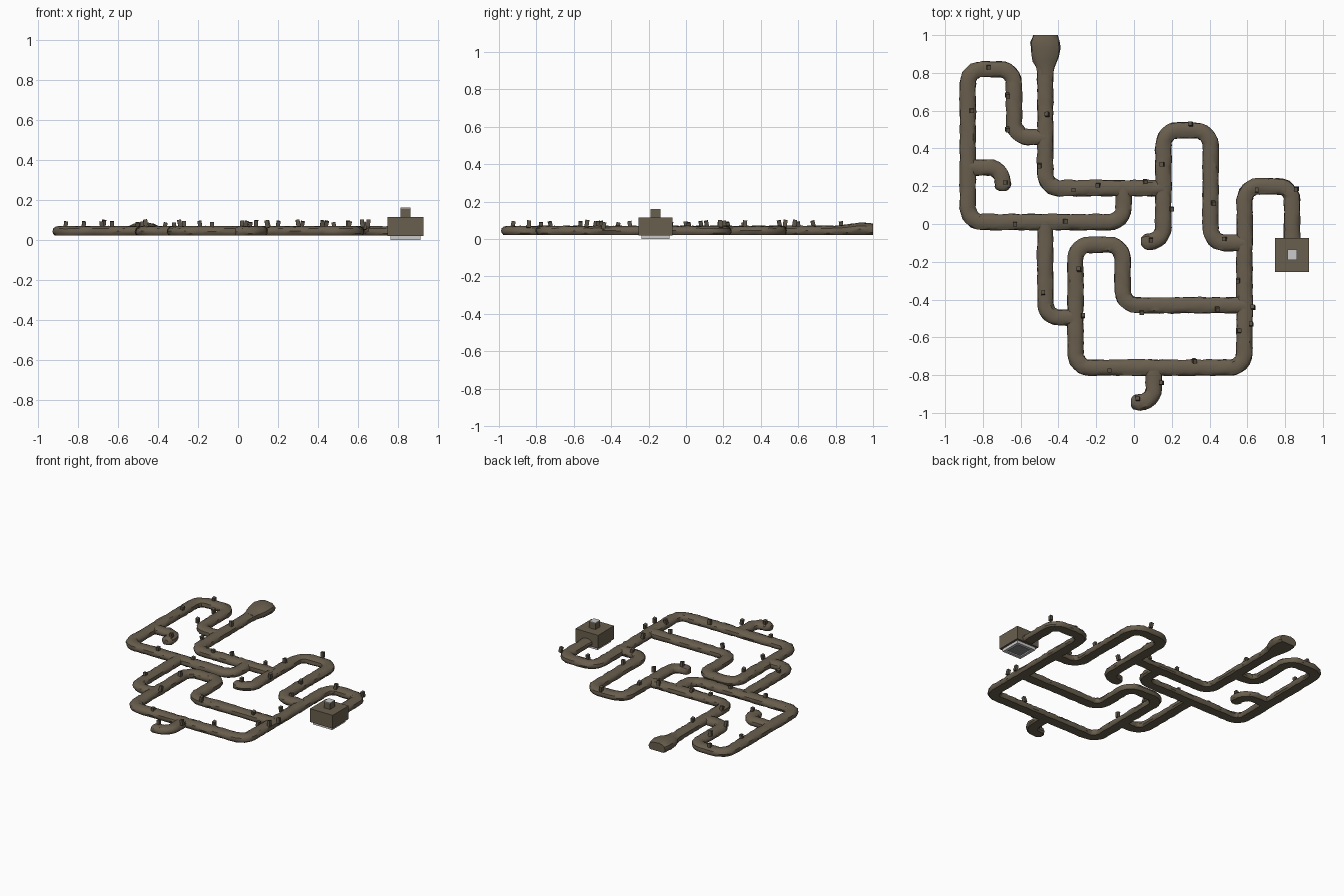
import bpy, bmesh, math, random
from mathutils import Vector, Matrix

if "Cube" in bpy.data.objects:
    bpy.data.objects.remove(bpy.data.objects["Cube"])
random.seed(4)


def material(name, rgb):
    m = bpy.data.materials.new(name)
    m.diffuse_color = (*rgb, 1)
    m.use_nodes = True
    m.node_tree.nodes["Principled BSDF"].inputs["Base Color"].default_value = m.diffuse_color
    return m


ROCK = material("brown rock", (0.14, 0.112, 0.075))
STONE = material("dark brown post", (0.105, 0.085, 0.06))
PALE = material("pale grey", (0.6, 0.6, 0.6))
GREY = material("mid grey", (0.25, 0.25, 0.25))

FLOOR = 0.023
# half of the tunnel section: sideways offset, height above floor
HALF = [(0.033, 0), (0.041, 0.010), (0.043, 0.021), (0.039, 0.034), (0.026, 0.043), (0.010, 0.047)]
SECTION = HALF + [(-x, z) for x, z in reversed(HALF)]


def finish(name, bm, mat, smooth=True):
    bmesh.ops.recalc_face_normals(bm, faces=bm.faces)
    me = bpy.data.meshes.new(name)
    bm.to_mesh(me)
    bm.free()
    ob = bpy.data.objects.new(name, me)
    bpy.context.collection.objects.link(ob)
    me.materials.append(mat)
    if smooth:
        bpy.context.view_layer.objects.active = ob
        ob.select_set(True)
        bpy.ops.object.shade_smooth_by_angle(angle=math.radians(35))
        ob.select_set(False)
    return ob


def rounded(corners, r=0.075, step=0.03):
    """Fillet the corners of a path and resample the straight runs."""
    c = [Vector(p) for p in corners]
    out = [c[0]]

    def line_to(q):
        p = out[-1].copy()
        n = max(1, round((q - p).length / step))
        out.extend(p.lerp(q, i / n) for i in range(1, n + 1))
    for a, b, d in zip(c, c[1:], c[2:]):
        rr = min(r, (a - b).length * 0.95, (d - b).length * 0.95)
        p, q = b + (a - b).normalized() * rr, b + (d - b).normalized() * rr
        line_to(p)
        mid = p + q - b
        for i in range(1, 6):
            t = i / 6 * math.pi / 2
            out.append(mid + (p - mid) * math.cos(t) + (q - mid) * math.sin(t))
        out.append(q)
    line_to(c[-1])
    return out


def sweep(name, pts, scales, rough=0.003):
    bm = bmesh.new()
    rings = []
    for i, p in enumerate(pts):
        d = (pts[min(i + 1, len(pts) - 1)] - pts[max(i - 1, 0)]).normalized()
        side = Vector((d.y, -d.x))
        sw, sh = scales[i]
        ring = []
        for x, z in SECTION:
            n = random.uniform(-rough, rough)
            o = p + side * (x * sw + math.copysign(n, x) * (1 if n > 0 else -1))
            ring.append(bm.verts.new((o.x, o.y, FLOOR + z * sh + (n * 0.6 if z > 0.02 else 0))))
        rings.append(ring)
    for a, b in zip(rings, rings[1:]):
        for j in range(len(a)):
            k = (j + 1) % len(a)
            bm.faces.new((a[j], a[k], b[k], b[j]))
    bm.faces.new(rings[0])
    bm.faces.new(rings[-1])
    finish(name, bm, ROCK)


def tunnel(name, corners, dead_end=False):
    pts = rounded(corners)
    scales = [(1, 1)] * len(pts)
    if dead_end:  # round off the last end
        d = (pts[-1] - pts[-2]).normalized()
        for along, s in ((0.015, 0.95), (0.028, 0.78), (0.037, 0.45)):
            pts.append(Vector(corners[-1]) + d * along)
            scales.append((s, 0.5 + s / 2))
    sweep(name, pts, scales)


# Connected tunnels
tunnel("entrance_tunnel", [(-0.47, 0.85), (-0.47, 0.19), (0.155, 0.19)])
tunnel("north_west_loop", [(-0.47, 0.46), (-0.635, 0.46), (-0.635, 0.82), (-0.88, 0.82),
                           (-0.88, 0.01), (-0.055, 0.01), (-0.055, 0.19)])
tunnel("south_west_link", [(-0.47, 0.01), (-0.47, -0.495), (-0.31, -0.495)])
tunnel("south_loop", [(0.59, -0.43), (-0.06, -0.43), (-0.06, -0.11), (-0.31, -0.11),
                      (-0.31, -0.76), (0.585, -0.76), (0.585, 0.2), (0.837, 0.2), (0.837, -0.09)])
tunnel("north_east_loop", [(0.155, 0.15), (0.155, 0.495), (0.405, 0.495), (0.405, -0.1), (0.585, -0.1)])
# Dead ends
tunnel("west_dead_end", [(-0.88, 0.3), (-0.695, 0.3), (-0.695, 0.212)], True)
tunnel("middle_dead_end", [(0.155, 0.2), (0.155, -0.093), (0.075, -0.093)], True)
tunnel("south_dead_end", [(0.105, -0.76), (0.105, -0.945), (0.022, -0.945)], True)

# Wide cave mouth with a flat end
mouth = [(0.79, 1, 1), (0.83, 1.15, 1.05), (0.86, 1.5, 1.15), (0.89, 1.72, 1.25),
         (0.93, 1.8, 1.35), (0.96, 1.8, 1.35), (0.985, 1.65, 1.3), (1.0, 1.55, 1.25)]
sweep("cave_mouth", [Vector((-0.47, m[0])) for m in mouth], [m[1:] for m in mouth], 0.004)


def box(bm, lo, hi):
    lo, hi = Vector(lo), Vector(hi)
    bmesh.ops.create_cube(bm, size=1, matrix=Matrix.Translation((lo + hi) / 2) @ Matrix.Diagonal((*(hi - lo), 1)))


def box_part(name, lo, hi, mat):
    bm = bmesh.new()
    box(bm, lo, hi)
    return finish(name, bm, mat, False)


# Small tilted posts along the tunnel roofs
SPOTS = [(-.77, .83), (-.86, .60), (-.67, .68), (-.67, .50), (-.46, .58), (-.50, .31), (-.68, .22),
         (-.32, .18), (-.19, .205), (.06, .225), (-.63, 0), (-.365, .015), (.15, .315), (.30, .53),
         (.20, .08), (.42, .11), (.09, -.085), (-.29, -.24), (-.48, -.365), (-.27, -.485), (.04, -.47),
         (.44, -.45), (.55, -.30), (.63, -.44), (.555, -.565), (.62, -.53), (.32, -.725), (-.13, -.775),
         (.145, -.84), (.02, -.925), (.65, .18), (.86, .185), (.48, -.08)]
bm = bmesh.new()
for x, y in SPOTS:
    top = random.uniform(0.088, 0.102)
    m = (Matrix.Translation((x, y, top - 0.019))
         @ Matrix.Rotation(random.uniform(-0.25, 0.25), 4, 'X')
         @ Matrix.Rotation(random.uniform(-0.25, 0.25), 4, 'Y')
         @ Matrix.Diagonal((0.02, 0.022, 0.038, 1)))
    bmesh.ops.create_cube(bm, size=1, matrix=m)
finish("roof_posts", bm, STONE, False)

# Lift room with a chimney and a pale-framed grille below
X, Y = 0.837, -0.163
box_part("lift_room", (X - .09, Y - .09, .02), (X + .09, Y + .09, .115), ROCK)
box_part("chimney", (X - .025, Y - .027, .11), (X + .025, Y + .027, .158), ROCK)
box_part("chimney_lid", (X - .025, Y - .027, .158), (X + .025, Y + .027, .162), PALE)
bm = bmesh.new()
for s in (-1, 1):
    a, b = sorted((s * .055, s * .075))
    box(bm, (X + a, Y - .075, 0), (X + b, Y + .075, .02))
    box(bm, (X - .055, Y + a, 0), (X + .055, Y + b, .02))
finish("floor_frame", bm, PALE, False)
box_part("floor_grille", (X - .055, Y - .055, .008), (X + .055, Y + .055, .02), GREY)
